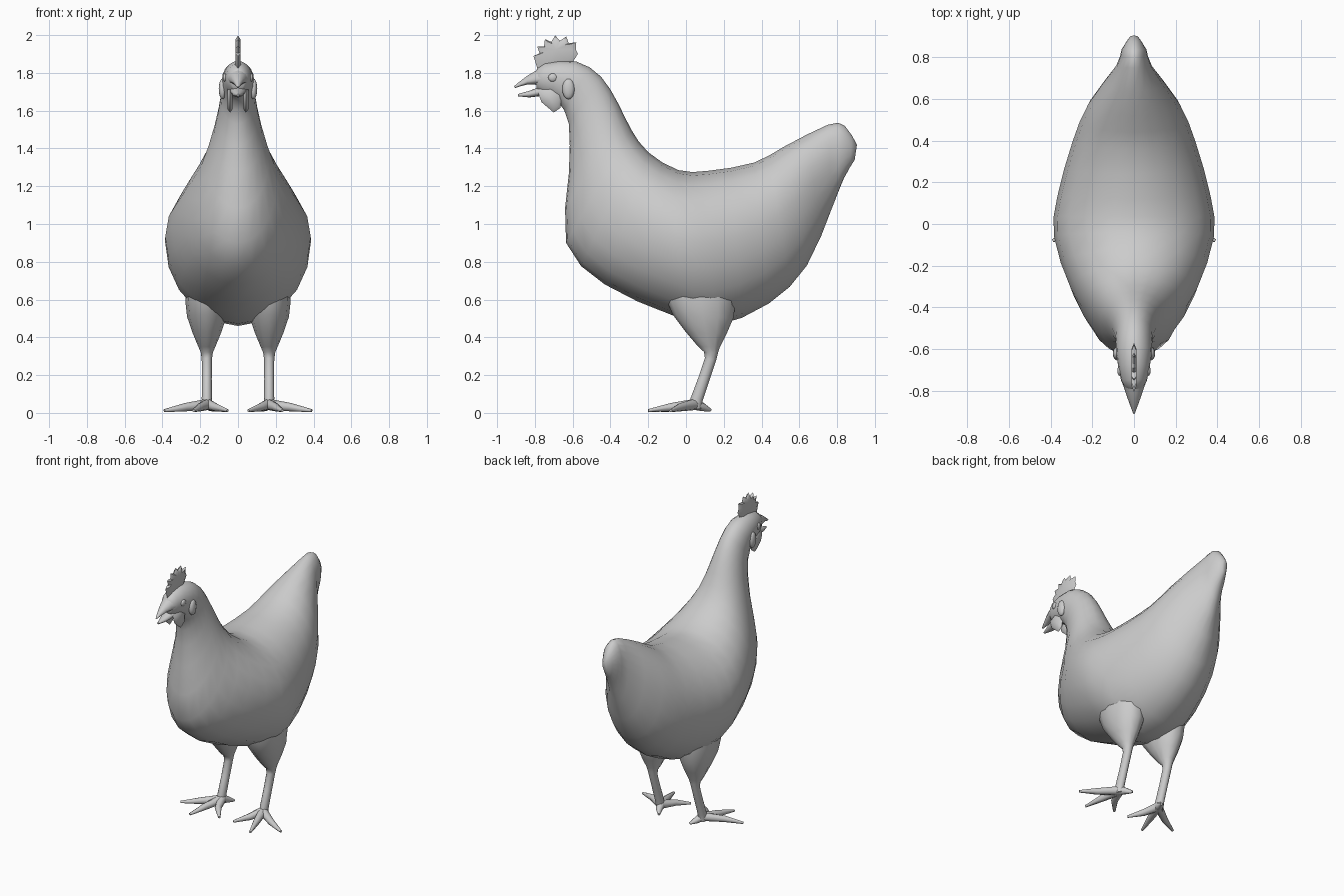
import bpy, bmesh, math
from mathutils import Vector

if "Cube" in bpy.data.objects:
    bpy.data.objects.remove(bpy.data.objects["Cube"])

grey = bpy.data.materials.new("plain_grey")
grey.diffuse_color = (0.6, 0.6, 0.6, 1)
grey.use_nodes = True
grey.node_tree.nodes["Principled BSDF"].inputs["Base Color"].default_value = grey.diffuse_color


def finish(name, bm, mirror=False, angle=60):
    bmesh.ops.recalc_face_normals(bm, faces=bm.faces)
    me = bpy.data.meshes.new(name)
    bm.to_mesh(me)
    bm.free()
    me.materials.append(grey)
    ob = bpy.data.objects.new(name, me)
    bpy.context.collection.objects.link(ob)
    if mirror:
        ob.modifiers.new("mirror", 'MIRROR').use_clip = False
    bpy.ops.object.select_all(action='DESELECT')
    ob.select_set(True)
    bpy.context.view_layer.objects.active = ob
    bpy.ops.object.shade_smooth_by_angle(angle=math.radians(angle))
    return ob


def skin(bm, rings):
    # Bridge successive rings of points and cap both ends
    vs = [[bm.verts.new(p) for p in r] for r in rings]
    n = len(vs[0])
    for a, b in zip(vs, vs[1:]):
        for i in range(n):
            j = (i + 1) % n
            bm.faces.new((a[i], a[j], b[j], b[i]))
    bm.faces.new(vs[0])
    bm.faces.new(vs[-1])


def refine(rows):
    # Add a smooth in-between section after each section
    out = []
    for i in range(len(rows) - 1):
        quad = (rows[max(i - 1, 0)], rows[i], rows[i + 1], rows[min(i + 2, len(rows) - 1)])
        out += [rows[i], [(9 * (b + c) - a - d) / 16 for a, b, c, d in zip(*quad)]]
    return out + [rows[-1]]


def loft(name, sections, x=0, n=12, mirror=False, widest=.5):
    # Section: upper y z, lower y z, half width
    rings = []
    for ty, tz, by, bz, hw in sections:
        ring = []
        for i in range(n):
            a = 2 * math.pi * i / n
            s = math.sin(a)
            h = widest + (1 - widest if s > 0 else widest) * s
            ring.append((x + hw * math.cos(a), by + (ty - by) * h, bz + (tz - bz) * h))
        rings.append(ring)
    bm = bmesh.new()
    skin(bm, rings)
    return finish(name, bm, mirror)


def tube(bm, pts, radii, n=8):
    pts = [Vector(p) for p in pts]
    rings = []
    for i, p in enumerate(pts):
        d = (pts[min(i + 1, len(pts) - 1)] - pts[max(i - 1, 0)]).normalized()
        u = d.cross(Vector((0, 0, 1))).normalized()
        v = u.cross(d)
        rings.append([p + radii[i] * (u * math.cos(2 * math.pi * k / n)
                                      + v * math.sin(2 * math.pi * k / n)) for k in range(n)])
    skin(bm, rings)


def plate(name, outline, x, thick, mirror=False):
    # Side outline: thick middle pinched to a sharp rim
    bm = bmesh.new()
    c = Vector((0, sum(p[0] for p in outline), sum(p[1] for p in outline))) / len(outline)
    rim = [bm.verts.new((x, y, z)) for y, z in outline]
    for side in (-1, 1):
        off = Vector((x + side * thick, 0, 0))
        inner = [bm.verts.new(off + c + (Vector((0, y, z)) - c) * 0.75) for y, z in outline]
        hub = bm.verts.new(off + c)
        for i in range(len(rim)):
            j = (i + 1) % len(rim)
            bm.faces.new((rim[i], rim[j], inner[j], inner[i]))
            bm.faces.new((inner[i], inner[j], hub))
    return finish(name, bm, mirror)


def blob(name, centre, size):
    bm = bmesh.new()
    bmesh.ops.create_uvsphere(bm, u_segments=12, v_segments=8, radius=1)
    for v in bm.verts:
        v.co = Vector([c + s * k for c, s, k in zip(centre, size, v.co)])
    finish(name, bm, True)


# Tail, trunk, neck and head in one sweep
loft("body", refine([
    (.905, 1.42, .893, 1.34, .02),
    (.84, 1.52, .835, 1.24, .06),
    (.75, 1.525, .775, 1.09, .085),
    (.52, 1.41, .64, .78, .22),
    (.36, 1.325, .44, .58, .295),
    (.12, 1.282, .15, .46, .368),
    (-.04, 1.285, -.08, .52, .385),
    (-.20, 1.38, -.43, .68, .305),
    (-.29, 1.50, -.635, .90, .205),
    (-.36, 1.64, -.62, 1.27, .13),
    (-.45, 1.78, -.62, 1.53, .092),
    (-.58, 1.86, -.68, 1.65, .085),
    (-.75, 1.85, -.755, 1.685, .062),
    (-.80, 1.80, -.79, 1.71, .035)]), n=20, widest=.54)

# Open beak
loft("upper_beak", refine([
    (-.76, 1.83, -.77, 1.735, .055),
    (-.84, 1.785, -.84, 1.738, .03),
    (-.912, 1.728, -.905, 1.72, .005)]), widest=.35)
loft("lower_beak", [
    (-.75, 1.735, -.75, 1.68, .045),
    (-.83, 1.705, -.83, 1.67, .026),
    (-.89, 1.688, -.89, 1.676, .006)])

# Comb: fan of teeth, shrinking towards the beak
comb = [(-.78, 1.80), (-.69, 1.82), (-.61, 1.84)]
for i in range(13):
    a = math.radians(20 + 12.2 * i)
    r = .15 - .002 * i - (.028 if i % 2 else 0) - (.03 if i == 0 else 0)
    comb.append((-.685 + r * math.cos(a), 1.86 + r * math.sin(a)))
plate("comb", comb, 0, .012)

# Wattles, ear lobes and eyes
plate("wattles", [(-.785, 1.70), (-.765, 1.645), (-.70, 1.59), (-.665, 1.615),
                  (-.655, 1.70), (-.72, 1.73)], .042, .014, True)
blob("ear_lobes", (.082, -.622, 1.715), (.02, .033, .055))
blob("eyes", (.068, -.705, 1.775), (.012, .025, .022))

# Feathered thighs running into thin shanks
loft("legs", refine([
    (.28, .85, -.10, .85, .11),
    (.27, .68, -.12, .68, .115),
    (.25, .50, -.07, .52, .105),
    (.18, .35, .065, .35, .045),
    (.16, .28, .10, .29, .027),
    (.09, .07, .025, .08, .027),
    (.08, .02, .025, .02, .025)]), x=.165, mirror=True)

# Four toes on each foot
bm = bmesh.new()
for mid, tip in [((.20, -.08, .03), (.235, -.20, .012)),
                 ((.28, -.03, .03), (.39, -.08, .012)),
                 ((.12, -.05, .03), (.055, -.13, .012)),
                 ((.145, .09, .03), (.12, .13, .015))]:
    tube(bm, [(.16, .05, .045), mid, tip], [.03, .022, .008])
finish("toes", bm, True)
